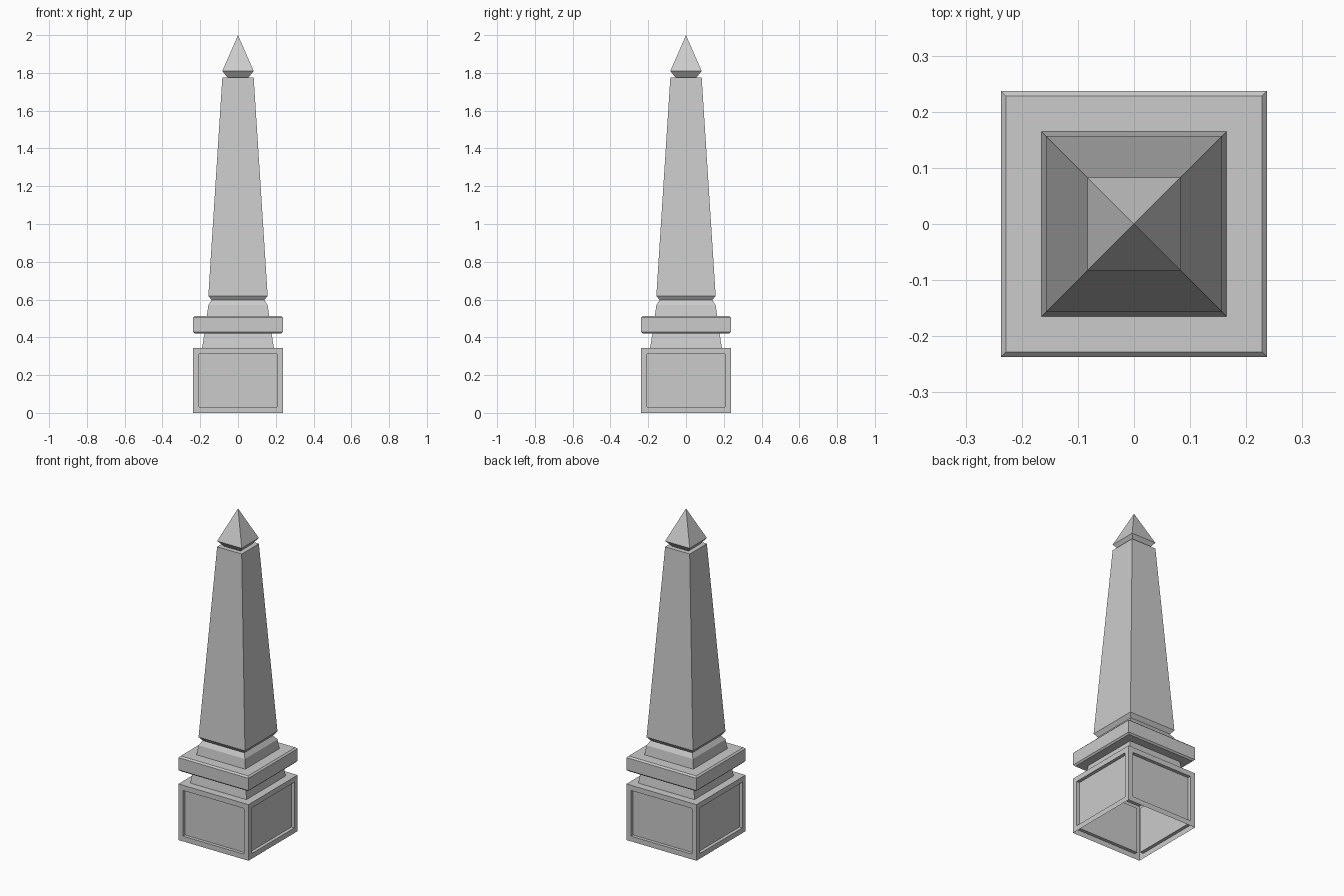
import bpy
import bmesh

default = bpy.data.objects.get("Cube")
if default:
    bpy.data.objects.remove(default, do_unlink=True)

# Single stone colour
stone = bpy.data.materials.new("grey_stone")
stone.use_nodes = True
colour = (0.6, 0.6, 0.6, 1)
stone.diffuse_color = colour
stone.node_tree.nodes["Principled BSDF"].inputs["Base Color"].default_value = colour


def square_ring(bm, half, z):
    if half == 0:
        return [bm.verts.new((0, 0, z))] * 4
    corners = ((-1, -1), (1, -1), (1, 1), (-1, 1))
    return [bm.verts.new((sx * half, sy * half, z)) for sx, sy in corners]


def stacked_part(name, profile, panels=None):
    """Open square shell through (half width, height) rings."""
    bm = bmesh.new()
    rings = [square_ring(bm, half, z) for half, z in profile]
    for low, high in zip(rings, rings[1:]):
        for i in range(4):
            j = (i + 1) % 4
            corners = [low[i], low[j], high[j], high[i]]
            bm.faces.new(list(dict.fromkeys(corners)))
    bm.normal_update()
    if panels:
        border, depth = panels
        sides = [f for f in bm.faces if abs(f.normal.z) < 0.01]
        # Frame each side, then sink its panel with straight walls
        bmesh.ops.inset_individual(bm, faces=sides, thickness=border)
        bmesh.ops.inset_individual(bm, faces=sides, thickness=0, depth=-depth)
    mesh = bpy.data.meshes.new(name)
    bm.to_mesh(mesh)
    bm.free()
    mesh.materials.append(stone)
    obj = bpy.data.objects.new(name, mesh)
    bpy.context.collection.objects.link(obj)
    return obj


# Hollow pedestal with a sunken panel on each side
stacked_part("pedestal", [(0.237, 0), (0.237, 0.343), (0.19, 0.343)], (0.045, 0.02))

# Tapered neck under the slab
stacked_part("neck", [(0.19, 0.343), (0.178, 0.42)])

# Slab with bevelled edges
stacked_part("slab", [(0.178, 0.42), (0.228, 0.42), (0.237, 0.429),
                      (0.237, 0.504), (0.228, 0.513), (0.165, 0.513)])

# Foot moulding that carries the shaft
stacked_part("foot_moulding", [(0.165, 0.513), (0.157, 0.57), (0.14, 0.597)])

# Tapering shaft, undercut at the bottom
stacked_part("shaft", [(0.14, 0.597), (0.157, 0.62), (0.083, 1.775), (0.055, 1.775)])

# Pointed cap, undercut above the shaft
stacked_part("cap", [(0.055, 1.775), (0.083, 1.81), (0, 2)])
